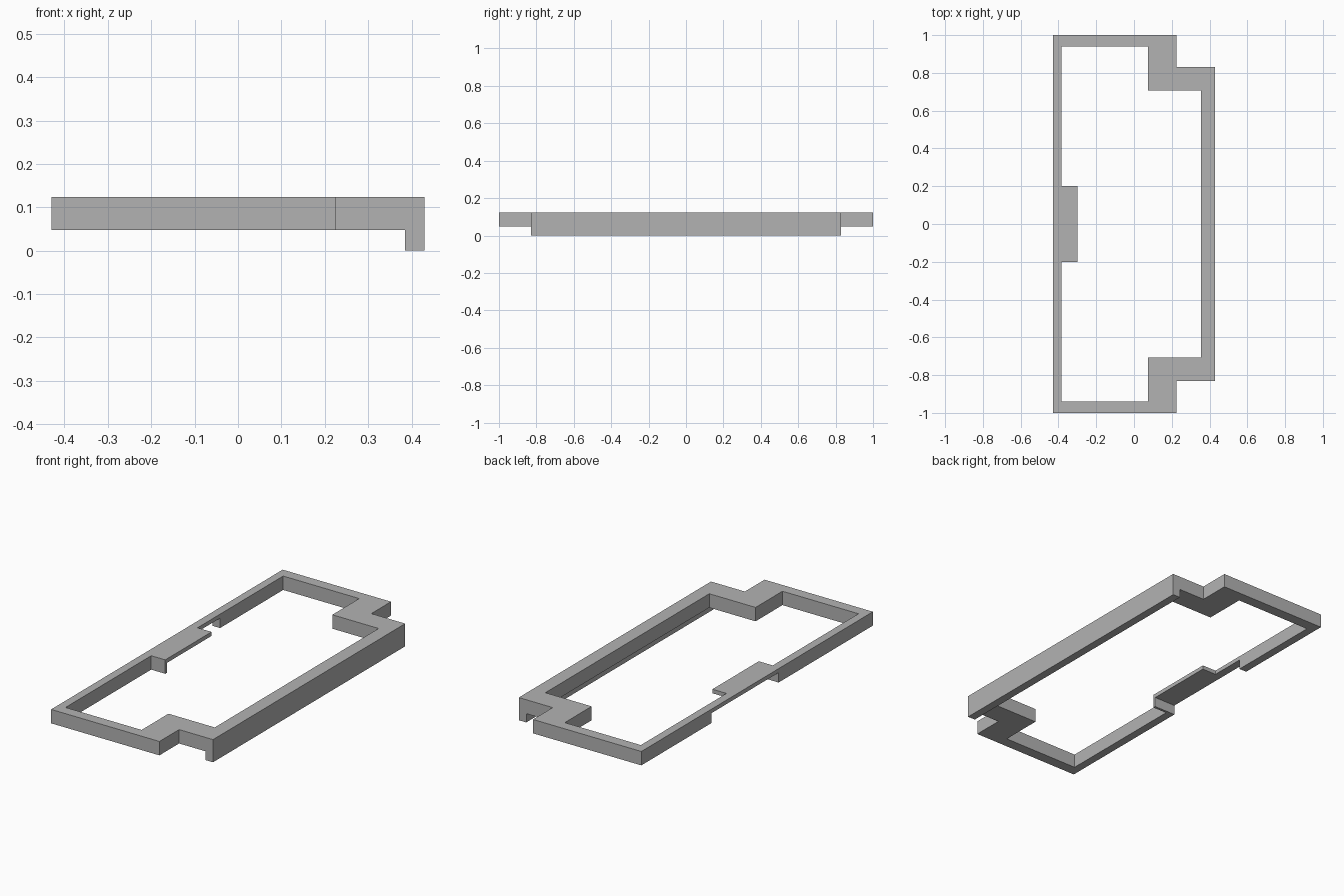
import bpy
import bmesh

cube = bpy.data.objects.get("Cube")
if cube:
    bpy.data.objects.remove(cube, do_unlink=True)

grey = bpy.data.materials.new("plain grey")
grey.use_nodes = True
colour = (0.45, 0.45, 0.45, 1)
grey.diffuse_color = colour
grey.node_tree.nodes["Principled BSDF"].inputs["Base Color"].default_value = colour

BASE, TOP = 0.048, 0.124


def add_object(name, bm):
    bmesh.ops.recalc_face_normals(bm, faces=bm.faces[:])
    mesh = bpy.data.meshes.new(name)
    bm.to_mesh(mesh)
    bm.free()
    mesh.materials.append(grey)
    obj = bpy.data.objects.new(name, mesh)
    bpy.context.collection.objects.link(obj)
    return obj


def add_box(name, low, high):
    bm = bmesh.new()
    bmesh.ops.create_cube(bm, size=1)
    for v in bm.verts:
        for i in range(3):
            v.co[i] = low[i] if v.co[i] < 0 else high[i]
    return add_object(name, bm)


def mirrored(half):
    """Close a half outline by reflecting it front to back."""
    return half + [(x, -y) for x, y in reversed(half)]


# Stepped outer outline, and inner opening with the tab on its side
outer = mirrored([(0.43, 0.83), (0.225, 0.83), (0.225, 1), (-0.43, 1)])
inner = mirrored([(0.355, 0.708), (0.075, 0.708), (0.075, 0.94),
                  (-0.385, 0.94), (-0.385, 0.2), (-0.3, 0.2)])

# Frame: fill between the two outlines, then extrude upward
bm = bmesh.new()
edges = []
for loop in (outer, inner):
    verts = [bm.verts.new((x, y, BASE)) for x, y in loop]
    edges += [bm.edges.new((v, verts[i - 1])) for i, v in enumerate(verts)]
bmesh.ops.triangle_fill(bm, edges=edges, use_beauty=True)
grown = bmesh.ops.extrude_face_region(bm, geom=bm.faces[:])
rim = [g for g in grown["geom"] if isinstance(g, bmesh.types.BMVert)]
bmesh.ops.translate(bm, verts=rim, vec=(0, 0, TOP - BASE))
frame = add_object("frame", bm)

# Slot under the tab, leaving a thin roof and one end leg
cutter = add_box("slot_cutter", (-0.5, -0.186, 0), (-0.25, 0.395, 0.102))
cutter.hide_render = True
cut = frame.modifiers.new("slot", 'BOOLEAN')
cut.operation = 'DIFFERENCE'
cut.solver = 'EXACT'
cut.object = cutter
bpy.context.view_layer.objects.active = frame
bpy.ops.object.modifier_apply(modifier=cut.name)
bpy.data.objects.remove(cutter, do_unlink=True)

# Lip hanging below the long rail
add_box("lower_lip", (0.385, -0.83, 0), (0.43, 0.83, BASE))
